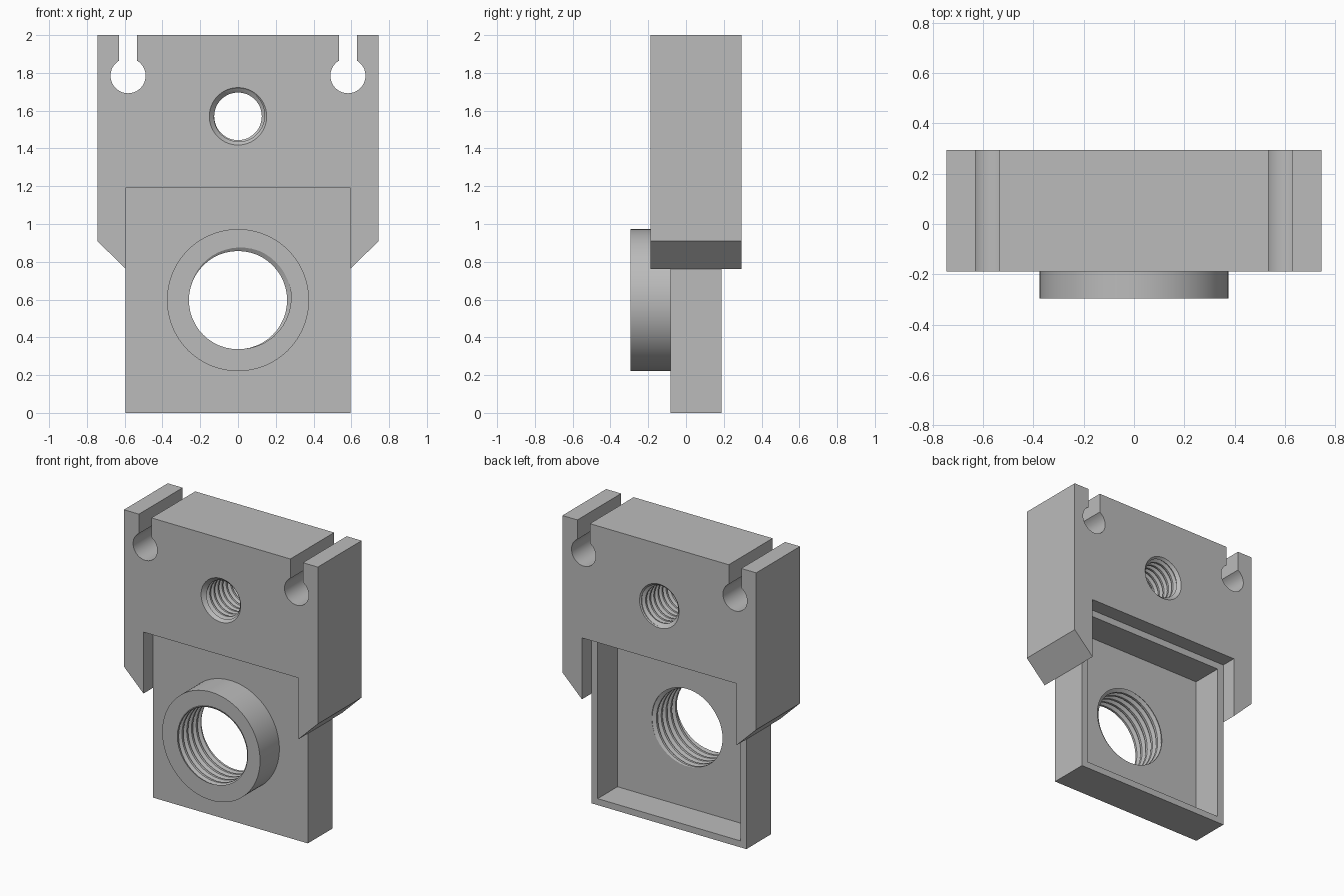
import bpy, bmesh
from math import sin, cos, pi, asin

cube = bpy.data.objects.get("Cube")
if cube:
    bpy.data.objects.remove(cube, do_unlink=True)

GREY = (0.5, 0.5, 0.5, 1)
metal = bpy.data.materials.new("plain grey")
metal.use_nodes = True
metal.diffuse_color = GREY
metal.node_tree.nodes["Principled BSDF"].inputs["Base Color"].default_value = GREY


def finish(name, bm):
    bmesh.ops.recalc_face_normals(bm, faces=bm.faces)
    mesh = bpy.data.meshes.new(name)
    bm.to_mesh(mesh)
    bm.free()
    mesh.materials.append(metal)
    obj = bpy.data.objects.new(name, mesh)
    bpy.context.collection.objects.link(obj)
    return obj


def prism(name, outline, y0, y1):
    """Extrude an (x, z) outline from y0 to y1."""
    bm = bmesh.new()
    face = bm.faces.new([bm.verts.new((x, y0, z)) for x, z in outline])
    new = bmesh.ops.extrude_face_region(bm, geom=[face])["geom"]
    verts = [v for v in new if isinstance(v, bmesh.types.BMVert)]
    bmesh.ops.translate(bm, vec=(0, y1 - y0, 0), verts=verts)
    return finish(name, bm)


def box(name, w, z0, z1, y0, y1):
    return prism(name, [(-w, z0), (w, z0), (w, z1), (-w, z1)], y0, y1)


def frustum(name, z, r0, r1, y0, y1, n=64):
    """Round part along y with radius r0 at y0 and r1 at y1."""
    bm = bmesh.new()
    rings = [[bm.verts.new((r * sin(2 * pi * i / n), y, z + r * cos(2 * pi * i / n)))
              for i in range(n)] for r, y in ((r0, y0), (r1, y1))]
    for i in range(n):
        k = (i + 1) % n
        bm.faces.new((rings[0][i], rings[0][k], rings[1][k], rings[1][i]))
    for ring in rings:
        bm.faces.new(ring)
    return finish(name, bm)


def thread(name, z, minor, major, pitch, y0, turns, n=48):
    """Solid screw whose rows of vertices follow a helix along y."""
    bm = bmesh.new()
    steps = ((0, minor), (0.3, minor), (0.55, major), (0.7, major))
    rows = []
    for j in range(4 * turns):
        f, r = steps[j % 4]
        rows.append([bm.verts.new((r * sin(2 * pi * i / n),
                                   y0 + pitch * (j // 4 + f + i / n),
                                   z + r * cos(2 * pi * i / n))) for i in range(n)])
    for j in range(4 * turns - 1):
        for i in range(n):
            if i < n - 1:
                a, b = rows[j][i + 1], rows[j + 1][i + 1]
            elif j + 5 < 4 * turns:
                a, b = rows[j + 4][0], rows[j + 5][0]
            else:
                continue
            bm.faces.new((rows[j][i], a, b, rows[j + 1][i]))
    # Close both open ends with fans
    middle = y0 + pitch * turns / 2
    low = bm.verts.new((0, y0, z))
    high = bm.verts.new((0, y0 + pitch * (turns + 1), z))
    for e in [e for e in bm.edges if len(e.link_faces) == 1]:
        tip = low if e.verts[0].co.y < middle else high
        bm.faces.new((e.verts[0], e.verts[1], tip))
    return finish(name, bm)


def cut(obj, *cutters):
    bpy.context.view_layer.objects.active = obj
    for c in cutters:
        m = obj.modifiers.new("cut", "BOOLEAN")
        m.operation = "DIFFERENCE"
        m.solver = "EXACT"
        m.object = c
        bpy.ops.object.modifier_apply(modifier=m.name)


# Outline of the upper body: keyhole slot and chamfered leg, mirrored
BACK, FRONT = 0.293, -0.188
SLOT_X, SLOT_W, HOLE_Z, HOLE_R = 0.582, 0.048, 1.785, 0.093
half = [(SLOT_X - SLOT_W, 2)]
gap = asin(SLOT_W / HOLE_R)
for i in range(33):
    a = -gap - (2 * pi - 2 * gap) * i / 32
    half.append((SLOT_X + HOLE_R * sin(a), HOLE_Z + HOLE_R * cos(a)))
half += [(SLOT_X + SLOT_W, 2), (0.745, 2), (0.745, 0.91), (0.595, 0.763), (0.595, 1.19)]
body = prism("upper_body", half + [(-x, z) for x, z in reversed(half)], FRONT, BACK)

# Lower plate, hollowed from the back, with a round boss in front
BORE_Z = 0.597
plate = box("lower_plate", 0.595, 0, 1.19, -0.083, 0.187)
boss = frustum("round_boss", BORE_Z, 0.376, 0.376, -0.295, -0.083, 96)
recess = box("recess_cutter", 0.548, 0.045, 1.143, -0.03, 0.3)

# Threaded holes
P = 0.052
bore = thread("bore_cutter", BORE_Z, 0.26, 0.284, P, -0.295 - 2.77 * P, 9)
screw = thread("screw_cutter", 1.57, 0.126, 0.146, 0.045, -0.3, 15)
lead_in = frustum("front_lead_in_cutter", 1.57, 0.162, 0.122, FRONT - 0.01, FRONT + 0.03)
lead_out = frustum("back_lead_in_cutter", 1.57, 0.122, 0.162, BACK - 0.03, BACK + 0.01)

cut(plate, recess, bore)
cut(boss, bore)
cut(body, screw, lead_in, lead_out)
for c in (recess, bore, screw, lead_in, lead_out):
    bpy.data.objects.remove(c, do_unlink=True)

# Smooth the round walls, keep the corners sharp
bpy.ops.object.select_all(action="DESELECT")
for obj in (body, plate, boss):
    obj.select_set(True)
bpy.context.view_layer.objects.active = body
bpy.ops.object.shade_smooth_by_angle(angle=0.4)
